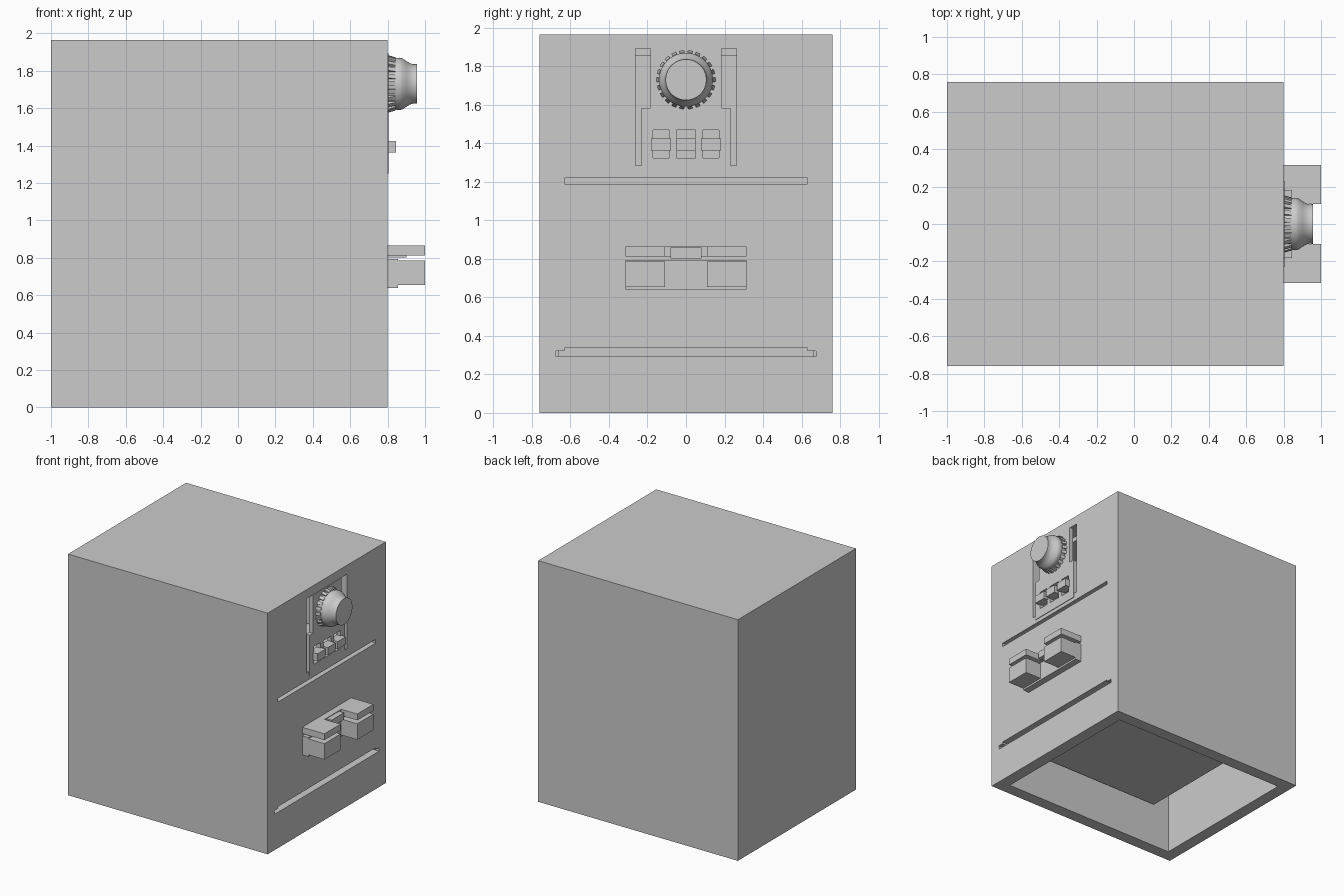
import bpy, bmesh, math

if "Cube" in bpy.data.objects:
    bpy.data.objects.remove(bpy.data.objects["Cube"])


def make(name, bm):
    bmesh.ops.recalc_face_normals(bm, faces=bm.faces)
    me = bpy.data.meshes.new(name)
    bm.to_mesh(me)
    bm.free()
    ob = bpy.data.objects.new(name, me)
    bpy.context.collection.objects.link(ob)
    return ob


def box(name, x, y, z):
    bm = bmesh.new()
    bmesh.ops.create_cube(bm, size=1)
    for v in bm.verts:
        v.co = [r[0] if c < 0 else r[1] for c, r in zip(v.co, (x, y, z))]
    return make(name, bm)


def prism(name, pts, offset):
    bm = bmesh.new()
    face = bm.faces.new([bm.verts.new(p) for p in pts])
    ext = bmesh.ops.extrude_face_region(bm, geom=[face])["geom"]
    bmesh.ops.translate(bm, vec=offset,
                        verts=[g for g in ext if isinstance(g, bmesh.types.BMVert)])
    # extrusion keeps the starting face, so the prism is closed
    return make(name, bm)


def cut(ob, x, y, z):
    cutter = box("cutter", x, y, z)
    cutter.hide_render = True
    mod = ob.modifiers.new("cut", "BOOLEAN")
    mod.operation = "DIFFERENCE"
    mod.solver = "EXACT"
    mod.object = cutter
    bpy.context.view_layer.objects.active = ob
    bpy.ops.object.modifier_apply(modifier=mod.name)
    bpy.data.objects.remove(cutter)


# Cabinet shell, open underneath, with door seams and a control window
cabinet = box("cabinet", (-1, 0.8), (-0.76, 0.76), (0, 1.965))
cut(cabinet, (-0.9, 0.7), (-0.66, 0.66), (-0.1, 1.855))
for hw, z in ((0.63, (1.19, 1.22)), (0.63, (0.31, 0.337)), (0.675, (0.292, 0.322)),
              (0.262, (1.285, 1.893))):
    cut(cabinet, (0.68, 0.9), (-hw, hw), z)

# Inner chamber
box("inner_chamber", (-0.73, 0.71), (-0.63, 0.63), (0.345, 1.185))

# Stepped control panel with three switch slots
half = [(0.23, 1.25), (0.23, 1.583), (0.185, 1.583), (0.185, 1.893)]
outline = half + [(-y, z) for y, z in reversed(half)]
panel = prism("control_panel", [(0.77, y, z) for y, z in outline], (0.035, 0, 0))
for y, slot, lever in ((-0.13, 0.042, 0.053), (0, 0.05, 0.05), (0.13, 0.042, 0.053)):
    cut(panel, (0.7, 0.9), (y - slot, y + slot), (1.325, 1.47))
    box("switch_lever", (0.77, 0.845), (y - lever, y + lever), (1.362, 1.425))

# Handle: back plate, two grips, a notched top slab and a centre latch
box("handle_plate", (0.79, 0.855), (-0.315, 0.315), (0.64, 0.795))
for s in (-1, 1):
    box("handle_grip", (0.79, 1.0), sorted((s * 0.108, s * 0.315)), (0.655, 0.785))
half = [(0.79, 0.315), (1.0, 0.315), (1.0, 0.108), (0.855, 0.108)]
prism("handle_top", [(x, y, 0.813) for x, y in half + [(x, -y) for x, y in reversed(half)]],
      (0, 0, 0.052))
box("handle_latch", (0.79, 0.9), (-0.08, 0.08), (0.803, 0.86))

# Knob: turned profile (x, radius)
KZ, N = 1.73, 64
profile = [(0.79, 0.137), (0.835, 0.135), (0.85, 0.139), (0.865, 0.14), (0.88, 0.136),
           (0.9, 0.122), (0.92, 0.11), (0.938, 0.105), (0.957, 0.106)]
bm = bmesh.new()
rings = [[bm.verts.new((x, r * math.cos(2 * math.pi * i / N), KZ + r * math.sin(2 * math.pi * i / N)))
          for i in range(N)] for x, r in profile]
for a, b in zip(rings, rings[1:]):
    for i in range(N):
        j = (i + 1) % N
        bm.faces.new((a[i], a[j], b[j], b[i]))
bm.faces.new(rings[0])
bm.faces.new(rings[-1])
knob = make("knob", bm)
bpy.context.view_layer.objects.active = knob
knob.select_set(True)
bpy.ops.object.shade_smooth_by_angle(angle=math.radians(35))

# Tapered grip teeth around the knob base
bm = bmesh.new()
TEETH = 22
for i in range(TEETH):
    t = 2 * math.pi * i / TEETH
    new = bmesh.ops.create_cube(bm, size=1)["verts"]
    for v in new:
        front = v.co.x > 0
        r = 0.125 if v.co.y < 0 else (0.142 if front else 0.157)
        w = v.co.z * 0.024
        v.co = (0.842 if front else 0.79,
                r * math.cos(t) - w * math.sin(t), KZ + r * math.sin(t) + w * math.cos(t))
make("knob_teeth", bm)
